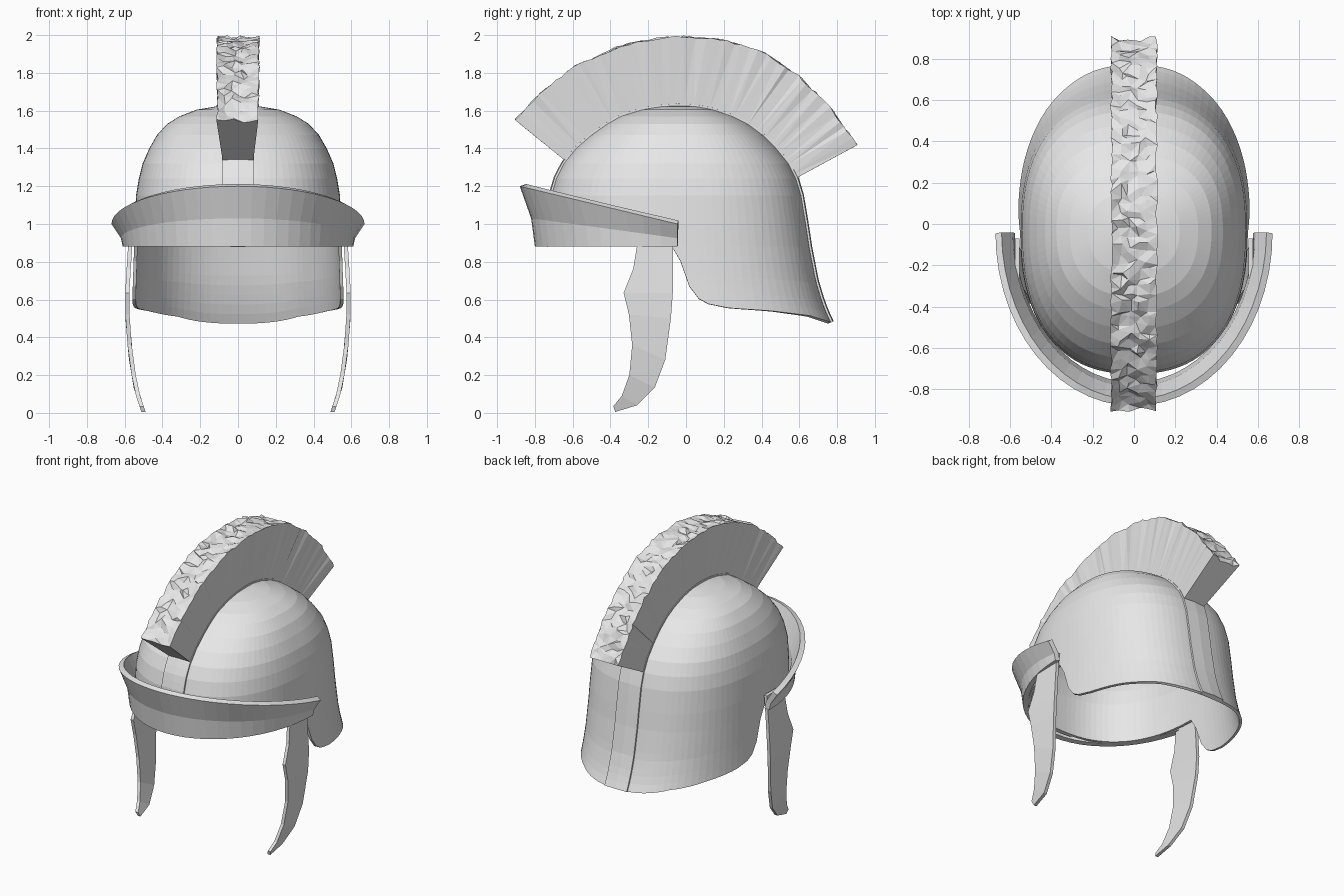
import bpy, bmesh, math, random
from mathutils import Vector

random.seed(4)
old = bpy.data.objects.get("Cube")
if old:
    bpy.data.objects.remove(old, do_unlink=True)

metal = bpy.data.materials.new("plain grey")
metal.use_nodes = True
GREY = (0.8, 0.8, 0.8, 1)
metal.diffuse_color = GREY
metal.node_tree.nodes["Principled BSDF"].inputs["Base Color"].default_value = GREY


def lerp_table(table, key):
    """Linear lookup in a list of rows sorted by their first value."""
    if key <= table[0][0]:
        return table[0][1:]
    for lo, hi in zip(table, table[1:]):
        if key <= hi[0]:
            t = (key - lo[0]) / (hi[0] - lo[0])
            return [a + (b - a) * t for a, b in zip(lo[1:], hi[1:])]
    return table[-1][1:]


def resample(points, count):
    """Evenly spaced points along a polyline."""
    pts = [Vector(p) for p in points]
    table, run = [(0, *pts[0])], 0
    for a, b in zip(pts, pts[1:]):
        run += (b - a).length
        table.append((run, *b))
    return [Vector(lerp_table(table, run * i / (count - 1))) for i in range(count)]


def build(name, rings, closed=False, caps=False, thickness=0):
    """Skin a list of vertex rows into one object."""
    bm = bmesh.new()
    rows = [[bm.verts.new(p) for p in ring] for ring in rings]
    n = len(rows[0])
    for a, b in zip(rows, rows[1:]):
        for j in range(n if closed else n - 1):
            k = (j + 1) % n
            bm.faces.new((a[j], a[k], b[k], b[j]))
    if caps:
        bm.faces.new(rows[0])
        bm.faces.new(rows[-1])
    bmesh.ops.remove_doubles(bm, verts=bm.verts, dist=0.0002)
    bmesh.ops.dissolve_degenerate(bm, edges=bm.edges, dist=0.0002)
    bmesh.ops.recalc_face_normals(bm, faces=bm.faces)
    mesh = bpy.data.meshes.new(name)
    bm.to_mesh(mesh)
    bm.free()
    mesh.materials.append(metal)
    obj = bpy.data.objects.new(name, mesh)
    bpy.context.collection.objects.link(obj)
    if thickness:
        mod = obj.modifiers.new("thickness", "SOLIDIFY")
        mod.thickness = thickness
        mod.offset = -1
    return obj


# Bowl sections: height, half width, front y, back y
CY, TOP, BROW = -0.03, 1.63, 0.88
SECTIONS = [
    (0.48, 0.568, -0.72, 0.77), (0.54, 0.565, -0.72, 0.742), (0.6, 0.561, -0.72, 0.72),
    (0.7, 0.556, -0.72, 0.69), (0.88, 0.55, -0.72, 0.655), (1.0, 0.547, -0.725, 0.637),
    (1.15, 0.54, -0.715, 0.612), (1.24, 0.525, -0.69, 0.585), (1.32, 0.505, -0.65, 0.545),
    (1.4, 0.47, -0.585, 0.48), (1.47, 0.43, -0.505, 0.41), (1.53, 0.375, -0.42, 0.33),
    (1.57, 0.31, -0.35, 0.25), (1.605, 0.22, -0.24, 0.15), (1.622, 0.12, -0.15, 0.07),
]
# Lower rim height by y, sweeping from the brow down to the neck
RIM = [(-0.06, 0.88), (-0.02, 0.78), (0.01, 0.68), (0.04, 0.62), (0.09, 0.58),
       (0.2, 0.555), (0.4, 0.54), (0.57, 0.515), (0.655, 0.48)]
COLUMNS = 96


def shell_point(angle, z):
    w, front, back = lerp_table(SECTIONS, z)
    c, s = math.cos(angle), math.sin(angle)
    r = (abs(c) ** 2.4 + abs(s) ** 2.4) ** (-1 / 2.4)
    depth = back - CY if s > 0 else CY - front
    return Vector((w * c * r, CY + depth * s * r, z))


angles = [math.tau * j / COLUMNS for j in range(COLUMNS)]
rings = []
for k in range(8, 0, -1):
    ring = []
    for a in angles:
        rim = lerp_table(RIM, shell_point(a, BROW).y)[0]
        ring.append(shell_point(a, BROW + (rim - BROW) * k / 8))
    rings.append(ring)
rings += [[shell_point(a, s[0]) for a in angles] for s in SECTIONS if s[0] >= BROW]
rings.append([(0, CY, TOP)] * COLUMNS)
build("helmet_bowl", rings, closed=True, thickness=0.018)

# Raised band along the middle of the bowl
fronts = [(s[2], s[0]) for s in SECTIONS if s[0] >= BROW]
backs = [(s[3], s[0]) for s in reversed(SECTIONS)]
midline = fronts + [(CY, TOP)] + backs
path = resample(midline, 60)
section = [(-0.085, -0.016), (-0.085, 0.008), (0, 0.013), (0.085, 0.008), (0.085, -0.016)]
rings = []
for i, p in enumerate(path):
    d = (path[min(i + 1, 59)] - path[max(i - 1, 0)]).normalized()
    normal = Vector((-d.y, d.x))
    rings.append([(x, *(p + normal * h)) for x, h in section])
build("centre_band", rings, closed=True, caps=True)

# Crest: a fan of hair with a ragged outer edge
N, ACROSS = 54, 6
inner = [p for p in midline if p[1] > (1.3 if p[0] < 0 else 1.2)]
inner = resample([(-0.65, 1.335)] + inner[1:-1] + [(0.59, 1.24)], N)
outer = resample([(-0.91, 1.555), (-0.77, 1.7), (-0.6, 1.835), (-0.35, 1.95), (-0.15, 1.99),
                  (0, 2.0), (0.2, 1.98), (0.42, 1.91), (0.6, 1.79), (0.76, 1.63), (0.91, 1.42)], N)
rings = []
for i, (low, high) in enumerate(zip(inner, outer)):
    sunk = low + (Vector((CY, 1.1)) - low) * 0.03
    out, along = (high - low).normalized(), (outer[min(i + 1, N - 1)] - outer[max(i - 1, 0)]) / 2
    ring = [(-0.08, *sunk)]
    for j in range(ACROSS):
        x = -0.11 + 0.22 * j / (ACROSS - 1)
        edge = j in (0, ACROSS - 1)
        end = i in (0, N - 1)
        p = high - out * random.uniform(0, 0.012 if edge else 0.03)
        if not end:
            p += along * random.uniform(-0.4, 0.4)
        ring.append((x + random.uniform(-0.006, 0.006) * (1 if edge else 2), *p))
    ring.append((0.08, *sunk))
    rings.append(ring)
crest = build("crest", rings, closed=True, caps=True)
crest.modifiers.new("facets", "TRIANGULATE")

# Brow guard: flaring half ring, higher at the front
# Rows: half width, depth, height at the ends, extra height at the front
rings = []
for w, depth, z, rise in [(0.61, 0.755, 0.88, 0), (0.62, 0.775, 0.925, 0.105), (0.67, 0.835, 1.0, 0.2)]:
    ring = []
    for i in range(29):
        a = math.pi * i / 28
        ring.append((w * math.cos(a), -0.045 - depth * math.sin(a), z + rise * math.sin(a)))
    rings.append(ring)
guard = build("brow_guard", rings)
guard_mod = guard.modifiers.new("thickness", "SOLIDIFY")
guard_mod.thickness = 0.035
# Thicken toward the inside whichever way the open sheet faces
face = guard.data.polygons[len(guard.data.polygons) // 4]
guard_mod.offset = -1 if face.normal.dot(face.center) > 0 else 1

# Cheek guards: curved plates; rows of front y, front z, back y, back z
CHEEK = [
    (-0.26, 0.96, -0.07, 0.96), (-0.26, 0.88, -0.07, 0.88), (-0.28, 0.76, -0.07, 0.76),
    (-0.33, 0.635, -0.07, 0.635), (-0.302, 0.52, -0.08, 0.5), (-0.285, 0.36, -0.11, 0.28),
    (-0.3, 0.2, -0.165, 0.135), (-0.34, 0.09, -0.26, 0.04), (-0.385, 0.035, -0.375, 0.005),
]
BOW = [(0, 0.51), (0.12, 0.55), (0.3, 0.58), (0.5, 0.596), (0.65, 0.597), (0.88, 0.582), (0.96, 0.575)]
for side, label in ((1, "left"), (-1, "right")):
    rings = []
    for fy, fz, by, bz in CHEEK:
        fx, bx = lerp_table(BOW, fz)[0], lerp_table(BOW, bz)[0]
        rings.append([(side * fx, fy, fz), (side * bx, by, bz),
                      (side * (bx - 0.022), by, bz), (side * (fx - 0.022), fy, fz)])
    build(label + "_cheek_guard", rings, closed=True, caps=True)
